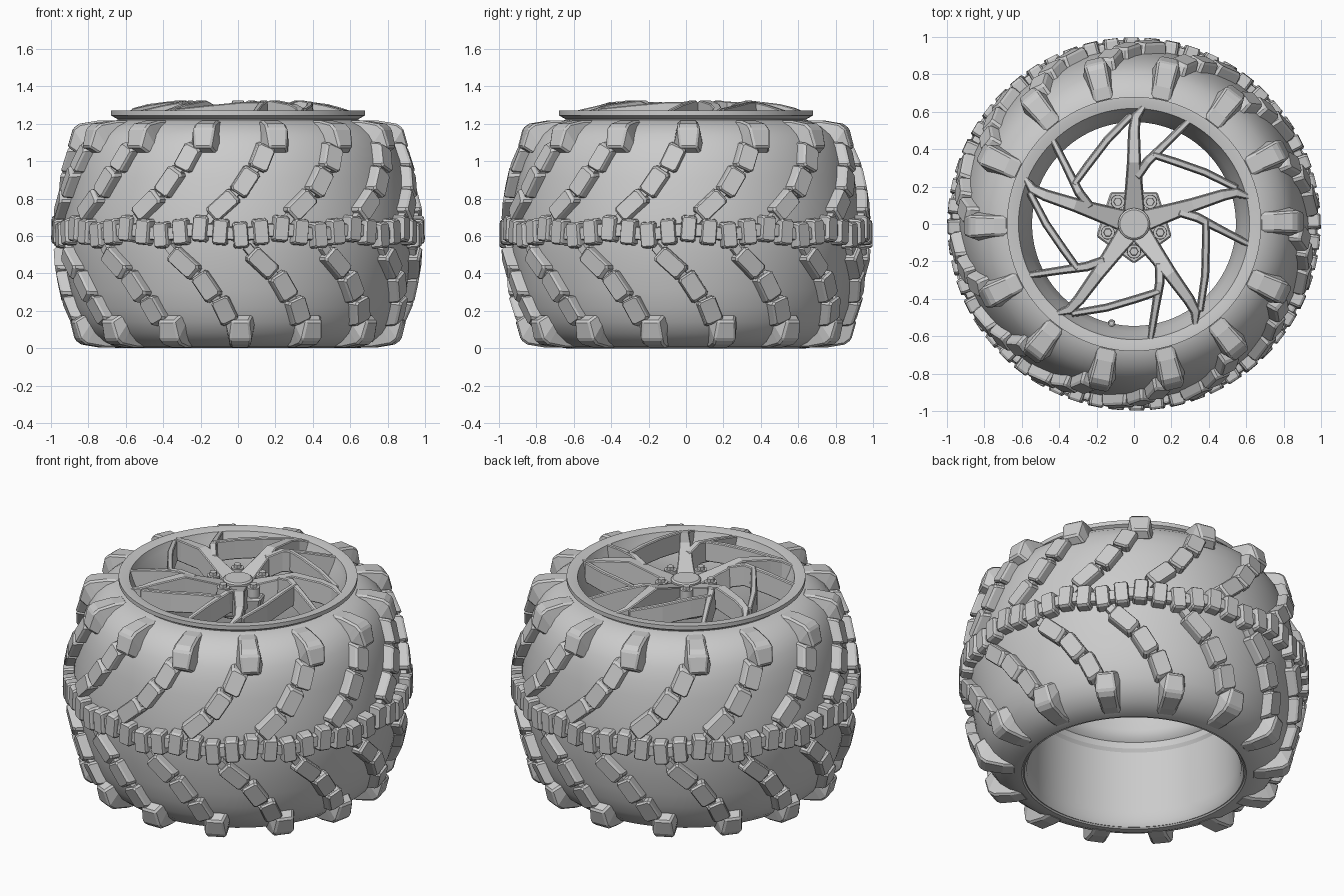
import bpy, bmesh
from math import sin, cos, radians, pi, hypot
from mathutils import Vector

if "Cube" in bpy.data.objects:
    bpy.data.objects.remove(bpy.data.objects["Cube"])

MID = 0.61                       # mid height of the tyre
PITCH = 360 / 14                 # tread repeats 14 times
T0 = 0.84                        # angle of the first upper shoulder lug
HALF = [(0, .937), (.1, .932), (.2, .917), (.3, .9), (.39, .877), (.47, .845),
        (.53, .805), (.575, .75), (.603, .69), (.61, .64)]


def finish(name, bm, bevel=0, smooth=None):
    bmesh.ops.recalc_face_normals(bm, faces=bm.faces)
    me = bpy.data.meshes.new(name)
    bm.to_mesh(me)
    bm.free()
    ob = bpy.data.objects.new(name, me)
    bpy.context.collection.objects.link(ob)
    if bevel:
        m = ob.modifiers.new("Bevel", 'BEVEL')
        m.width = bevel
        m.segments = 1
        m.limit_method = 'ANGLE'
        m.angle_limit = radians(35)
    if smooth:
        bpy.ops.object.select_all(action='DESELECT')
        ob.select_set(True)
        bpy.context.view_layer.objects.active = ob
        bpy.ops.object.shade_smooth_by_angle(angle=radians(smooth))
    return ob


def polar(r, deg, z):
    return Vector((r * cos(radians(deg)), r * sin(radians(deg)), z))


def loft(bm, rings, capped=True):
    vs = [[bm.verts.new(p) for p in ring] for ring in rings]
    n = len(vs[0])
    for a, b in zip(vs, vs[1:]):
        for i in range(n):
            bm.faces.new((a[i], a[(i + 1) % n], b[(i + 1) % n], b[i]))
    if capped:
        bm.faces.new(vs[0])
        bm.faces.new(vs[-1])


def lathe(name, profile, steps=96, smooth=30):
    bm = bmesh.new()
    rings = [[polar(r, 360 * i / steps, z) for i in range(steps)] for r, z in profile]
    loft(bm, rings + [rings[0]], False)
    bmesh.ops.remove_doubles(bm, verts=bm.verts, dist=1e-5)
    return finish(name, bm, 0, smooth)


def carcass_r(z):
    d = abs(z - MID)
    for (d0, r0), (d1, r1) in zip(HALF, HALF[1:]):
        if d <= d1:
            return r0 + (r1 - r0) * (d - d0) / (d1 - d0)
    return HALF[-1][1]


# Tyre body
outer = [(r, MID - d) for d, r in reversed(HALF)] + [(r, MID + d) for d, r in HALF[1:]]
lathe("tyre_body", outer + [(.618, 1.2), (.618, .02)], 84, 40)


def block(bm, deg, z, w, l, lean, h, flip=False):
    """Chamfered tread block that follows the tyre surface."""
    n = hypot(lean, 1)
    ax, az = lean / n, 1 / n
    c = .25 * w
    pts = [(-w + c, -l), (w - c, -l), (w, -l + c), (w, l - c),
           (w - c, l), (-w + c, l), (-w, l - c), (-w, -l + c)]

    def ring(s, dh):
        out = []
        for u, v in pts:
            x, zz = s * (u * az + v * ax), z + s * (v * az - u * ax)
            if flip:
                zz = 2 * MID - zz
            r = carcass_r(zz) + dh
            out.append(polar(r, deg + x / r * 180 / pi, zz))
        return out
    loft(bm, [ring(1.06, -.02), ring(1, h - .012), ring(.87, h)])


# Shoulder lugs and slanted tread rows, upper and mirrored lower half
ROW = [(-5.4, 1.02, .05, .07, .45), (-11.3, .89, .05, .076, .65), (-18.6, .765, .048, .084, 1.1)]
LUG = [((.675, 1.216), (.67, 1.18), .048), ((.75, 1.217), (.71, 1.14), .05),
       ((.85, 1.2), (.79, 1.09), .056), ((.884, 1.175), (.82, 1.07), .058),
       ((.912, 1.075), (.86, 1.04), .046)]
lugs, rows = bmesh.new(), bmesh.new()
for flip in (False, True):
    for k in range(14):
        t = T0 + PITCH * (k + .5 * flip)
        rings = []
        for (ro, zo), (ri, zi), w in LUG:
            ring = []
            for r, z, x in ((ro, zo, -w), (ro, zo, w), (ri, zi, w * 1.4), (ri, zi, -w * 1.4)):
                z = 2 * MID - z if flip else z
                ring.append(polar(r, t + x / r * 180 / pi, z))
            rings.append(ring)
        loft(lugs, rings)
        for dt, z, w, l, lean in ROW:
            block(rows, t + dt, z, w, l, lean, .058, flip)
        for dt, z in ((-2.8, 1.075), (-8.3, .955), (-15, .825), (-22.5, .7)):
            block(rows, t + dt, z, .025, .035, .8, .035, flip)
finish("shoulder_lugs", lugs, .01)
finish("tread_rows", rows)

# Zigzag centre band with small links
band = bmesh.new()
for i in range(56):
    for half, (w, l, h) in ((0, (.04, .068, .063)), (.5, (.02, .035, .04))):
        p = (i + half) / 4 % 1
        tri = abs(p - .5) * 4 - 1
        block(band, T0 + PITCH * (i + half) / 4, MID + .012 + .017 * tri, w, l,
              .08 if p < .5 else -.08, h)
finish("centre_band", band)

# Rim barrel with flanges
lathe("rim_barrel", [
    (.645, .012), (.625, .005), (.61, .03), (.605, .1), (.6, .48), (.588, .5), (.588, .54),
    (.565, .56), (.55, .6), (.545, 1.02), (.575, 1.15), (.605, 1.22), (.618, 1.262),
    (.66, 1.27), (.68, 1.27), (.68, 1.245),
    (.645, 1.225), (.63, 1.15), (.615, 1.0), (.615, .1)])


def beam(bm, pts, depth, rot):
    """Spoke bar along (radius, angle, top z, half width) points."""
    ps = [polar(r, a + rot, z) for r, a, z, w in pts]
    rings = []
    for i, p in enumerate(ps):
        d = ps[min(i + 1, len(ps) - 1)] - ps[max(i - 1, 0)]
        side = Vector((-d.y, d.x, 0)).normalized()
        w = pts[i][3]
        dn = Vector((0, 0, -depth))
        rings.append([p - side * w, p + side * w,
                      p + side * (w + .006) + dn, p - side * (w + .006) + dn])
    loft(bm, rings)


# Windmill spokes: main bar plus two branches, five times
spokes = bmesh.new()
for k in range(5):
    rot = 90 + 72 * k
    beam(spokes, [(.07, 0, 1.235, .055), (.2, 0, 1.28, .042), (.33, 0, 1.325, .032),
                  (.5, 0, 1.305, .026), (.575, -1, 1.285, .022), (.635, -5, 1.262, .012)], .13, rot)
    beam(spokes, [(.25, -3, 1.3, .02), (.34, -12, 1.325, .02), (.47, -22, 1.3, .016),
                  (.625, -28, 1.262, .014)], .13, rot)
    beam(spokes, [(.585, 1, 1.28, .014), (.47, 18, 1.3, .016), (.40, 38, 1.315, .016),
                  (.385, 57, 1.318, .014)], .12, rot)
finish("spokes", spokes, .005)


def cyl(bm, r0, r1, z0, z1, x=0, y=0, n=32, turn=0):
    loft(bm, [[polar(r, turn + 360 * i / n, z) + Vector((x, y, 0)) for i in range(n)]
              for r, z in ((r0, z0), (r1, z1))])


# Hub plate, centre cap, wheel nuts and valve
hub = bmesh.new()
cyl(hub, .19, .215, 1.08, 1.2, n=5, turn=54)
cyl(hub, .15, .15, 1.06, 1.19)
finish("hub_plate", hub, .01)
cap = bmesh.new()
cyl(cap, .085, .085, 1.18, 1.25)
cyl(cap, .085, .075, 1.25, 1.258)
finish("centre_cap", cap, 0, 30)
nuts = bmesh.new()
for k in range(5):
    p = polar(.147, 270 + 72 * k, 0)
    cyl(nuts, .038, .036, 1.16, 1.255, p.x, p.y, 20)
    cyl(nuts, .024, .022, 1.25, 1.275, p.x, p.y, 6)
finish("wheel_nuts", nuts)
valve = bmesh.new()
cyl(valve, .02, .018, 1.02, 1.11, -.12, -.53, 12)
cyl(valve, .013, .013, 1.11, 1.18, -.12, -.53, 12)
finish("valve_stem", valve)
